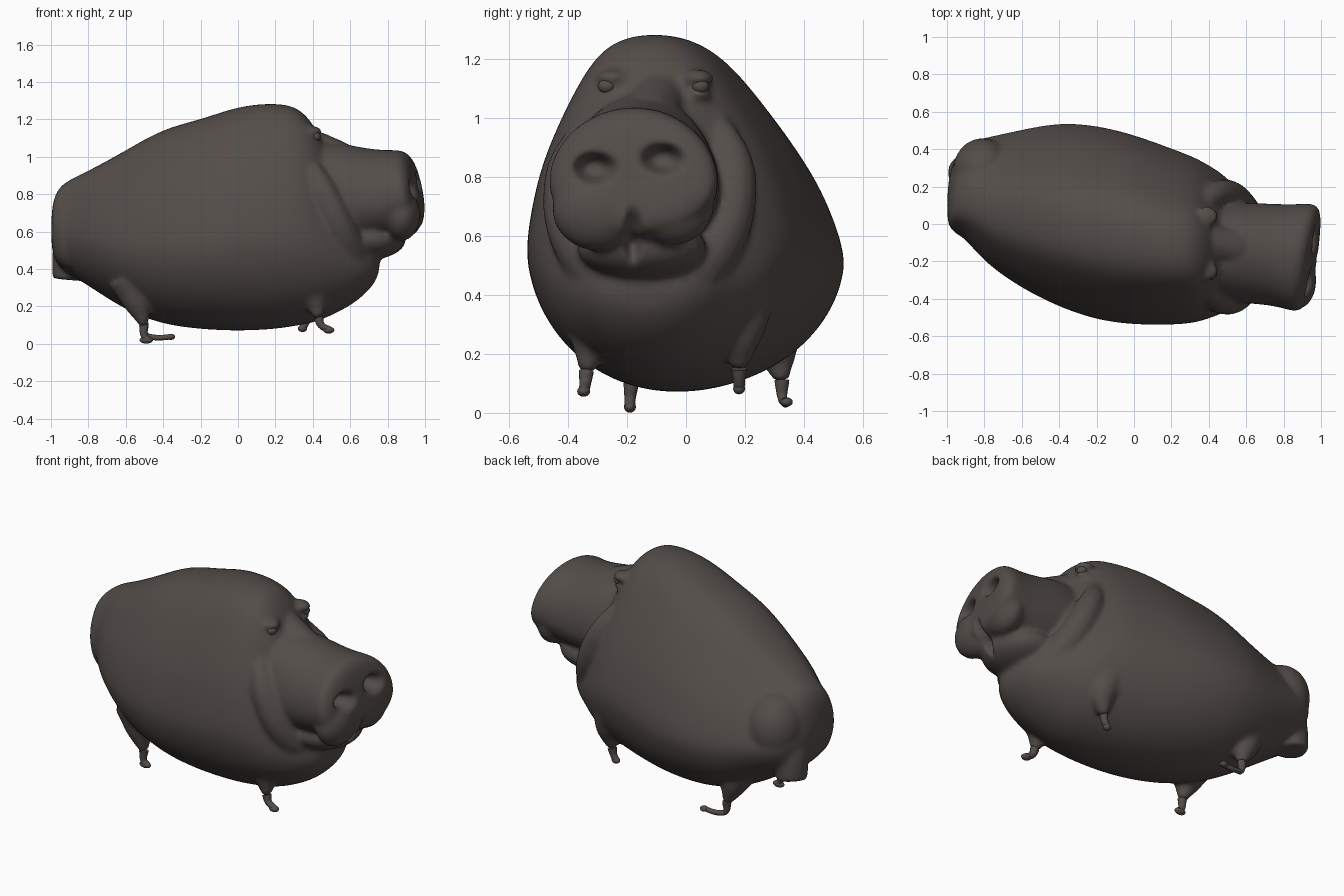
import bpy, bmesh, math
from mathutils import Matrix

cube = bpy.data.objects.get("Cube")
if cube:
    bpy.data.objects.remove(cube)

# Single hide colour
hide = bpy.data.materials.new("dark brown hide")
hide.use_nodes = True
colour = (0.088, 0.074, 0.067, 1)
hide.diffuse_color = colour
shader = hide.node_tree.nodes["Principled BSDF"]
shader.inputs["Base Color"].default_value = colour
shader.inputs["Roughness"].default_value = 0.8


def link(name, data):
    obj = bpy.data.objects.new(name, data)
    bpy.context.scene.collection.objects.link(obj)
    return obj


def bake(obj):
    """Evaluate modifiers or a curve, returning a mesh and removing the source."""
    bpy.context.view_layer.update()
    deps = bpy.context.evaluated_depsgraph_get()
    mesh = bpy.data.meshes.new_from_object(obj.evaluated_get(deps))
    bpy.data.objects.remove(obj)
    return mesh


def oval(a):
    return math.cos(a), math.sin(a)


def pear(a):
    """Oval whose upper half is drawn in at the flanks and flattened on top."""
    c, s = oval(a)
    if s > 0:
        return c * (1 - .25 * abs(math.sin(2 * a))), s ** .72
    return c, s


def loft(rings, section, bend, lean=0, sides=32):
    """Sections along x: (x, y min, y max, z bottom, z top); the top leans in y."""
    bm = bmesh.new()
    loops = []
    for x, y0, y1, z0, z1 in rings:
        mid = z0 + 0.42 * (z1 - z0)
        loop = []
        for i in range(sides):
            c, s = section(math.tau * i / sides)
            y = (y0 + y1) / 2 + (y1 - y0) / 2 * c + lean * max(0, s)
            z = mid + s * ((z1 - mid) if s > 0 else (mid - z0))
            loop.append(bm.verts.new((x + bend(x, y, z), y, z)))
        loops.append(loop)
    for a, b in zip(loops, loops[1:]):
        for i in range(sides):
            j = (i + 1) % sides
            bm.faces.new((a[i], a[j], b[j], b[i]))
    bm.faces.new(loops[0][::-1])
    bm.faces.new(loops[-1])
    bmesh.ops.recalc_face_normals(bm, faces=bm.faces[:])
    mesh = bpy.data.meshes.new("loft")
    bm.to_mesh(mesh)
    bm.free()
    obj = link("loft", mesh)
    obj.modifiers.new("round", "SUBSURF").levels = 2
    return bake(obj)


def tube(points):
    """Round tapering tube through (x, y, z, radius) points."""
    curve = bpy.data.curves.new("tube", "CURVE")
    curve.dimensions = "3D"
    curve.bevel_depth = 1
    curve.bevel_resolution = 4
    curve.resolution_u = 8
    curve.use_fill_caps = True
    spline = curve.splines.new("BEZIER")
    spline.bezier_points.add(len(points) - 1)
    for p, (x, y, z, r) in zip(spline.bezier_points, points):
        p.co = (x, y, z)
        p.radius = r
        p.handle_left_type = p.handle_right_type = "AUTO"
    return bake(link("tube", curve))


def ball(centre, radii):
    bm = bmesh.new()
    place = Matrix.Translation(centre) @ Matrix.Diagonal((*radii, 1))
    bmesh.ops.create_uvsphere(bm, u_segments=24, v_segments=16, radius=1, matrix=place)
    mesh = bpy.data.meshes.new("ball")
    bm.to_mesh(mesh)
    bm.free()
    return mesh


def finish(name, mesh):
    mesh.materials.clear()
    mesh.materials.append(hide)
    mesh.shade_smooth()
    return link(name, mesh)


# Barrel body with the high forehead
torso = loft([
    (-1.0, 0.0, 0.2, 0.5, 0.72), (-.97, -.04, .34, .42, .83),
    (-.9, -.08, .44, .37, .88), (-.8, -.21, .465, .31, .925),
    (-.6, -.35, .51, .175, 1.035), (-.4, -.45, .55, .1, 1.155),
    (-.2, -.52, .535, .075, 1.2), (0, -.545, .485, .065, 1.275),
    (.2, -.545, .41, .075, 1.292), (.32, -.535, .365, .095, 1.27),
    (.4, -.51, .32, .11, 1.185), (.48, -.48, .27, .14, 1.03),
    (.6, -.41, .15, .2, .8), (.7, -.34, .07, .28, .62),
    (.76, -.24, -.04, .37, .5)], pear, lambda x, y, z: 0, lean=-.045)


# Snout, with its flat end turned up and to one side
def snout_tilt(x, y, z):
    k = min(1, max(0, (x - .6) / .3))
    return k * (.15 * (y + .18) - .15 * (z - .75))


snout = loft([
    (.25, -.36, .04, .56, 1.08), (.5, -.42, .12, .53, 1.085),
    (.7, -.43, .11, .54, 1.045), (.83, -.45, .105, .57, 1.035),
    (.915, -.475, .115, .6, 1.04), (.958, -.45, .09, .62, 1.01),
    (.975, -.36, 0, .69, .93)], oval, snout_tilt)

# Legs flare into the belly; the upper part melts in, the shin stays thin
legs = {
    "right_front": [(.34, -.33, .46, .14), (.405, -.32, .27, .085), (.43, -.338, .14, .026),
                    (.445, -.342, .1, .02), (.495, -.347, .073, .017)],
    "left_front": [(.32, .19, .46, .14), (.38, .185, .28, .085), (.37, .18, .15, .026),
                   (.36, .18, .11, .02), (.345, .18, .085, .019)],
    "right_rear": [(-.57, -.16, .34, .12), (-.535, -.178, .22, .08), (-.503, -.186, .1, .026),
                   (-.5, -.19, .04, .018), (-.48, -.19, .02, .02)],
    "left_rear": [(-.57, .28, .34, .12), (-.535, .305, .22, .08), (-.503, .325, .11, .026),
                  (-.495, .327, .05, .016), (-.46, .335, .036, .015), (-.345, .337, .037, .014)],
}

# Soft lumps and folds that melt into the body
parts = [torso, snout,
         ball((.7, -.15, .56), (.2, .22, .11)),       # chin
         ball((.875, -.3, .69), (.1, .155, .14)),     # upper lips
         ball((.9, -.045, .7), (.09, .14, .13)),
         ball((-.81, .28, .64), (.16, .18, .2)),      # rump
         ball((-.9, .05, .58), (.095, .12, .18)),
         tube([(-.87, .24, .62, .1), (-.895, .27, .48, .1), (-.905, .28, .345, .09)]),
         # sloping bridge between forehead and snout
         tube([(.34, -.09, 1.07, .1), (.54, -.13, .985, .1)]),
         # collar of loose skin below the jaw
         tube([(.34, .08, 1.03, .04), (.46, .16, .8, .08), (.58, .07, .53, .095),
               (.655, -.12, .41, .09), (.585, -.33, .53, .095),
               (.46, -.4, .8, .08), (.34, -.29, 1.03, .04)])]
parts += [tube(path[:3]) for path in legs.values()]
for y in (-.25, .04):                                 # brows and lower lids
    parts.append(ball((.39, y, 1.135), (.06, .055, .03)))
    parts.append(ball((.4, y, 1.08), (.045, .045, .025)))

bm = bmesh.new()
for part in parts:
    bm.from_mesh(part)
merged = bpy.data.meshes.new("merged")
bm.to_mesh(merged)
bm.free()
body = link("merged", merged)
remesh = body.modifiers.new("blend", "REMESH")
remesh.mode = "VOXEL"
remesh.voxel_size = .013
soften = body.modifiers.new("soften", "SMOOTH")
soften.factor = .5
soften.iterations = 10
skin = bake(body)

# Nostrils and the lip cleft pressed into the snout end: y, z, half sizes, depth
for y, z, wide, tall, depth in ((-.31, .83, .06, .043, .09), (-.08, .86, .06, .043, .09),
                                (-.18, .6, .025, .08, .06)):
    for v in skin.vertices:
        if v.co.x > .85:
            d = ((v.co.y - y) / wide) ** 2 + ((v.co.z - z) / tall) ** 2
            v.co.x -= depth * math.exp(-d * d)
finish("body", skin)

# Eyes
for side, y in (("right", -.268), ("left", .048)):
    finish(side + "_eye", ball((.415, y, 1.108), (.028, .03, .026)))

# Shins and rounded hoofs
for name, path in legs.items():
    finish(name + "_shin", tube(path[2:]))
for name, centre, radii in (
        ("right_front", (.485, -.347, .073), (.03, .022, .018)),
        ("left_front", (.345, .18, .082), (.025, .02, .019)),
        ("right_rear", (-.49, -.19, .02), (.036, .02, .019)),
        ("left_rear", (-.36, .34, .037), (.024, .022, .016))):
    finish(name + "_hoof", ball(centre, radii))
